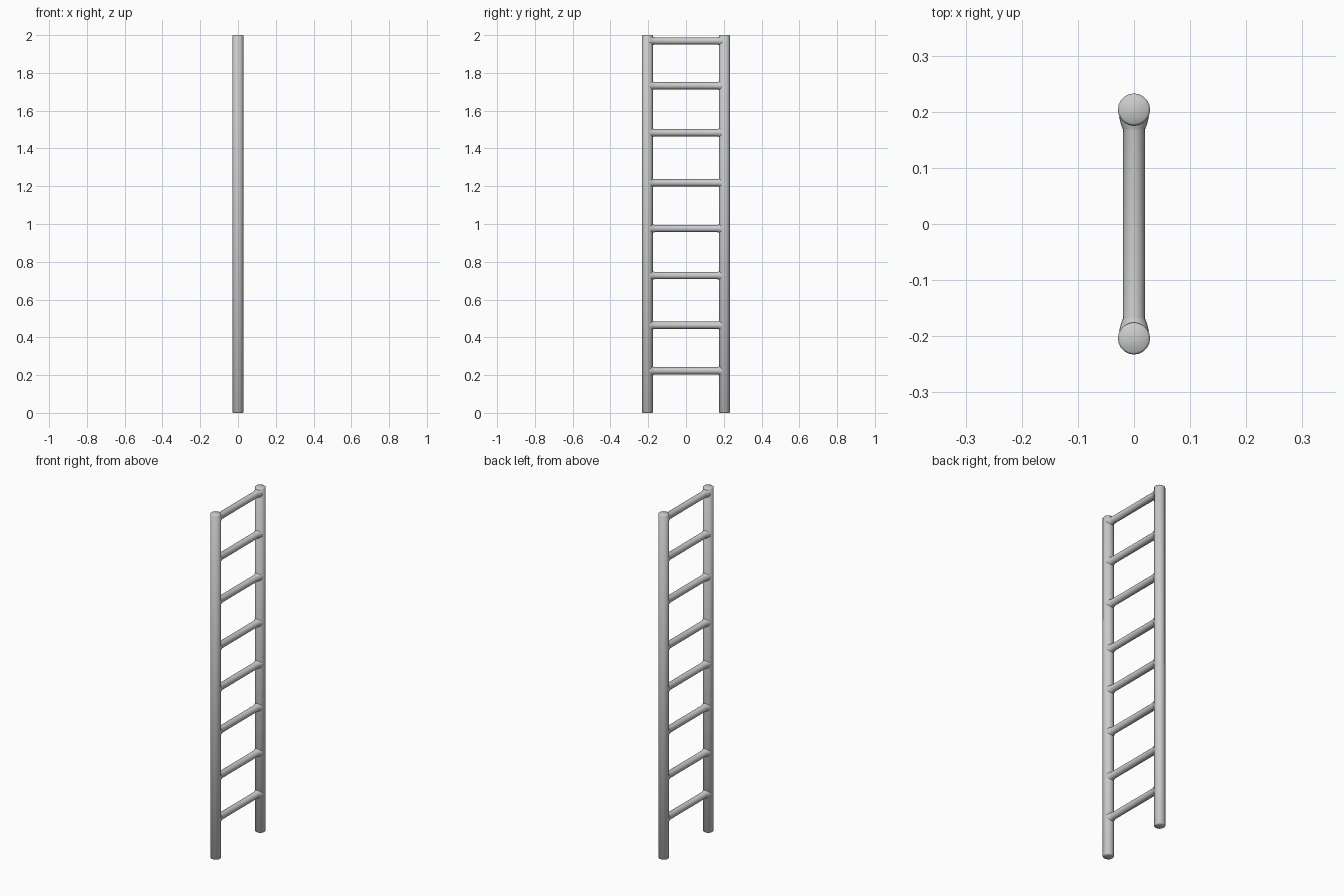
import bpy, bmesh, math

if "Cube" in bpy.data.objects:
    bpy.data.objects.remove(bpy.data.objects["Cube"])

SIDES = 20
RAIL_R, RAIL_Y, HEIGHT = 0.0287, 0.204, 2.0
RUNG_Z = (0.223, 0.464, 0.727, 0.976, 1.218, 1.483, 1.732, 1.969)


def lathe(name, profile, place):
    """Closed solid of revolution; profile = (radius, distance along axis)."""
    bm = bmesh.new()
    rings = []
    for r, t in profile:
        angles = [2 * math.pi * i / SIDES for i in range(SIDES)]
        rings.append([bm.verts.new(place(r * math.cos(a), r * math.sin(a), t)) for a in angles])
    for a, b in zip(rings, rings[1:]):
        for i in range(SIDES):
            j = (i + 1) % SIDES
            bm.faces.new((a[i], a[j], b[j], b[i]))
    bm.faces.new(rings[0][::-1])
    bm.faces.new(rings[-1])
    bmesh.ops.recalc_face_normals(bm, faces=bm.faces)
    mesh = bpy.data.meshes.new(name)
    bm.to_mesh(mesh)
    bm.free()
    obj = bpy.data.objects.new(name, mesh)
    bpy.context.collection.objects.link(obj)
    bpy.context.view_layer.objects.active = obj
    obj.select_set(True)
    bpy.ops.object.shade_smooth_by_angle(angle=math.radians(50))
    obj.select_set(False)
    return obj


# Upright rails with slightly softened ends
rail = [(RAIL_R - 0.003, 0), (RAIL_R, 0.003),
        (RAIL_R, HEIGHT - 0.004), (RAIL_R - 0.004, HEIGHT)]
for side, s in (("left", -1), ("right", 1)):
    lathe(f"{side}_rail", rail, lambda u, v, t, s=s: (u, s * RAIL_Y + v, t))

# Rungs, flared where they blend into the rails
half = [(0.0192, 0.166), (0.0205, 0.171), (0.023, 0.177), (0.0268, 0.192)]
rung = [(r, -t) for r, t in reversed(half)] + half
for n, z in enumerate(RUNG_Z, 1):
    lathe(f"rung_{n}", rung, lambda u, v, t, z=z: (u, t, z + v))
